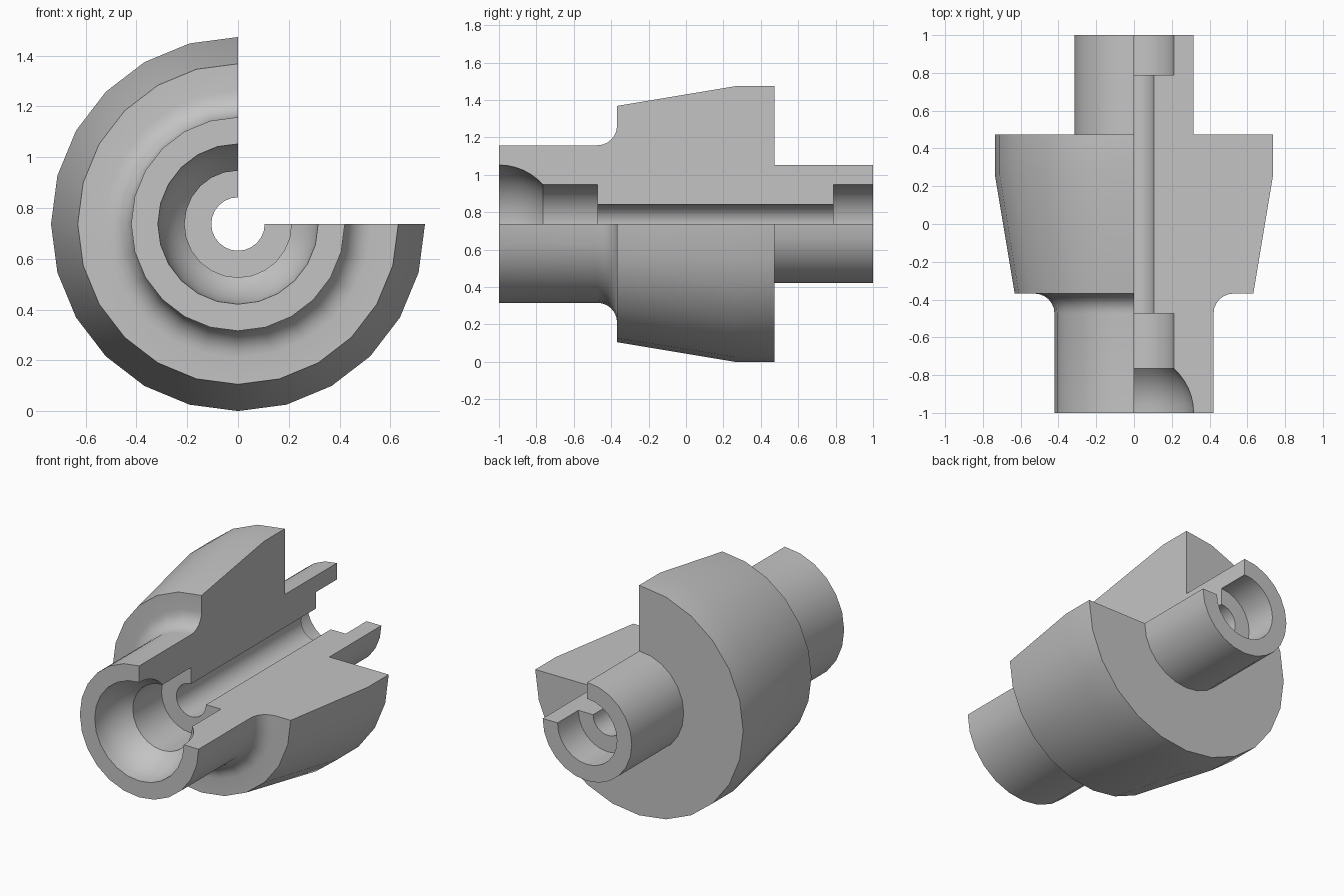
import bpy, bmesh
from math import cos, sin, pi, radians, sqrt

cube = bpy.data.objects.get("Cube")
if cube:
    bpy.data.objects.remove(cube, do_unlink=True)

U = 2 / 19            # design unit: the part is 19 units long
AXIS_Z = 7 * U        # height of the turning axis
STEPS = 18            # three quarters of a 24-sided turning


def arc(y, r, radius, start, end, n):
    """Points (y, r) on an arc, angles in degrees."""
    return [(y + radius * cos(radians(start + (end - start) * i / n)),
             r + radius * sin(radians(start + (end - start) * i / n)))
            for i in range(n + 1)]


grey = bpy.data.materials.new("plain grey")
grey.use_nodes = True
colour = (0.55, 0.55, 0.55, 1)
grey.diffuse_color = colour
grey.node_tree.nodes["Principled BSDF"].inputs["Base Color"].default_value = colour

# Half section as (length, radius): spherical socket, stepped bore, rear collar, flange, fillet
profile = arc(-9.5, 0, 3, 90, 41.81, 6)
profile += [(-4.5, 2), (-4.5, 1), (7.5, 1), (7.5, 2), (9.5, 2), (9.5, 3),
            (4.5, 3), (4.5, 7), (2.5, 7), (-3.5, 6)]
profile += arc(-4.5, 5, 1, 0, -90, 6)
profile += [(-9.5, 4)]

# Turn the section through 270 degrees, leaving the upper +x quarter open
bm = bmesh.new()
rings = []
for s in range(STEPS + 1):
    a = pi / 2 + 1.5 * pi * s / STEPS
    rings.append([bm.verts.new((r * U * cos(a), y * U, AXIS_Z + r * U * sin(a)))
                  for y, r in profile])
n = len(profile)
for a, b in zip(rings, rings[1:]):
    for i in range(n):
        j = (i + 1) % n
        bm.faces.new((a[i], a[j], b[j], b[i]))

# Flat cut faces
caps = [bm.faces.new(rings[0]), bm.faces.new(rings[-1])]
bmesh.ops.recalc_face_normals(bm, faces=bm.faces[:])
bmesh.ops.triangulate(bm, faces=caps)

mesh = bpy.data.meshes.new("sectioned_bushing")
bm.to_mesh(mesh)
bm.free()
mesh.materials.append(grey)
body = bpy.data.objects.new("sectioned_bushing", mesh)
bpy.context.collection.objects.link(body)

bpy.ops.object.select_all(action='DESELECT')
body.select_set(True)
bpy.context.view_layer.objects.active = body
bpy.ops.object.shade_smooth_by_angle(angle=radians(30))
